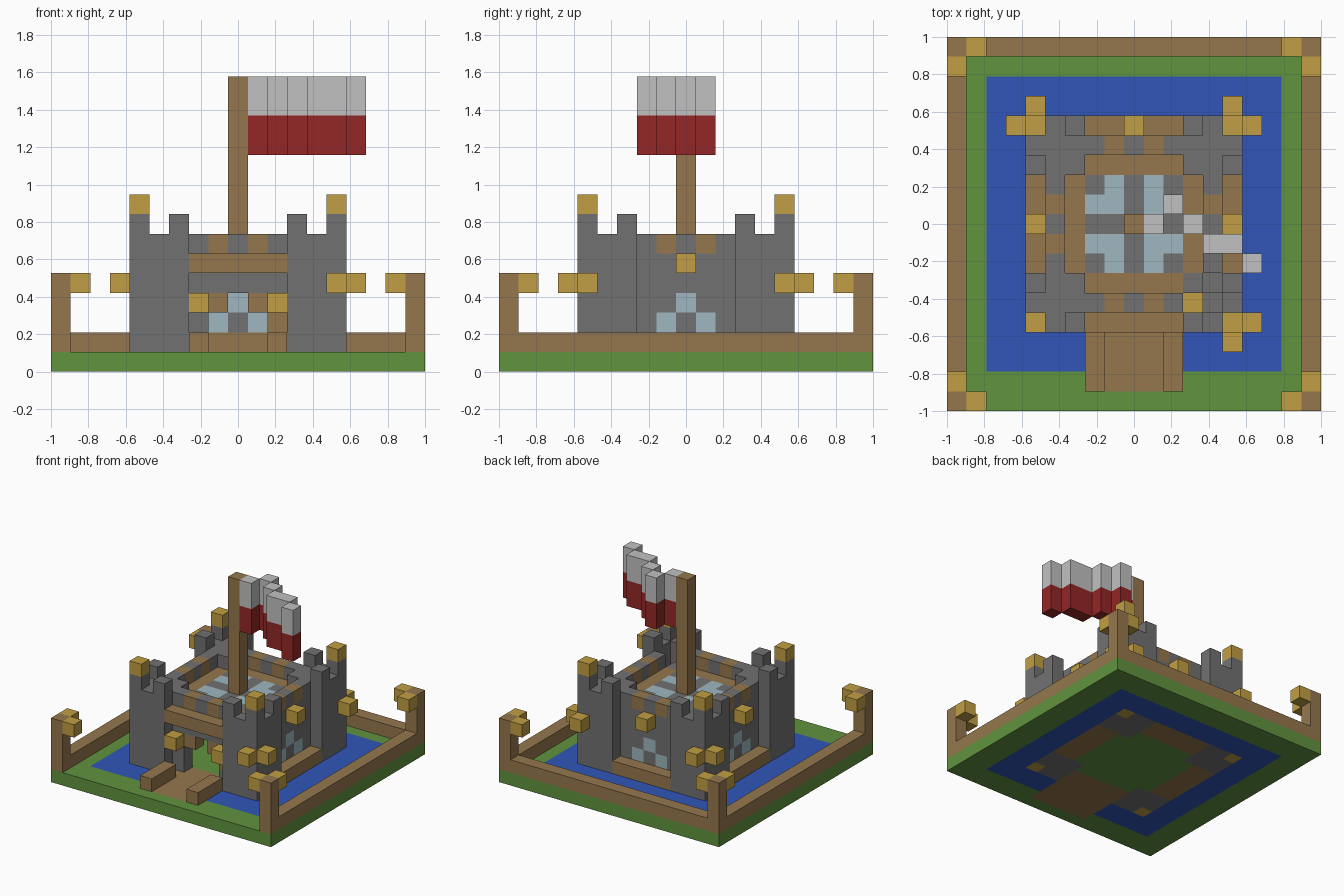
import bpy
import bmesh
from mathutils import Vector

if "Cube" in bpy.data.objects:
    bpy.data.objects.remove(bpy.data.objects["Cube"], do_unlink=True)

U = 2 / 19          # edge length of one block
grid = {}           # block position -> (part, colour)


def srgb(*rgb):
    return tuple((c / 255) ** 2.2 for c in rgb) + (1.0,)


COLOURS = {
    "stone grey": srgb(113, 113, 113),
    "timber brown": srgb(148, 119, 78),
    "grass green": srgb(97, 146, 65),
    "water blue": srgb(52, 86, 183),
    "torch gold": srgb(192, 157, 70),
    "glass blue": srgb(158, 182, 190),
    "cloth white": srgb(191, 192, 191),
    "cloth red": srgb(146, 43, 43),
}
STONE, TIMBER, GRASS, WATER, GOLD, GLASS, WHITE, RED = COLOURS
materials = {}
for name, colour in COLOURS.items():
    m = bpy.data.materials.new(name)
    m.use_nodes = True
    m.diffuse_color = colour
    bsdf = m.node_tree.nodes["Principled BSDF"]
    bsdf.inputs["Base Color"].default_value = colour
    bsdf.inputs["Roughness"].default_value = 0.9
    materials[name] = m


def span(v):
    return range(v[0], v[1] + 1) if isinstance(v, tuple) else (v,)


def fill(part, colour, x, y, z):
    """Fill an inclusive range of blocks; None as part carves them out."""
    for i in span(x):
        for j in span(y):
            for k in span(z):
                if part is None:
                    grid.pop((i, j, k), None)
                else:
                    grid[i, j, k] = (part, colour)


SIDES = (-1, 1)
CORNERS = [(a, b) for a in SIDES for b in SIDES]

# Ground, moat and castle footing
fill("ground", GRASS, (-9, 9), (-9, 9), 0)
fill("moat", WATER, (-7, 7), (-7, 7), 0)
fill("footing", TIMBER, (-5, 5), (-5, 5), 0)
fill("footing", GRASS, (-3, 3), (-3, 3), 0)

# Fence on three sides, corner posts with hanging lanterns
for s in SIDES:
    fill("fence", TIMBER, 9 * s, (-9, 9), 1)
fill("fence", TIMBER, (-9, 9), 9, 1)
for a, b in CORNERS:
    fill("fence_posts", TIMBER, 9 * a, 9 * b, (1, 4))
    fill("fence_lanterns", GOLD, 8 * a, 9 * b, 4)
    fill("fence_lanterns", GOLD, 9 * a, 8 * b, 4)

# Bridge
fill("bridge", TIMBER, (-2, 2), (-8, -5), 0)
for s in SIDES:
    fill("bridge", TIMBER, 2 * s, (-8, -6), 1)


def wall(side, along_x, windowed):
    """Curtain wall with timber studs, and a stepped window if wanted."""
    def put(part, colour, along, depth, z):
        x, y = (along, depth * side) if along_x else (depth * side, along)
        fill(part, colour, x, y, z)

    put("walls", STONE, (-2, 2), 4, (1, 6))
    for s in SIDES:
        put("walls", TIMBER, s, 4, 6)
    if windowed:
        put("walls", TIMBER, (-2, 2), 4, 1)
        put("wall_sills", TIMBER, (-2, 2), 5, 1)
        put("windows", GLASS, 0, 4, 3)
        for s in SIDES:
            put("windows", GLASS, s, 4, 2)
        put("wall_lanterns", GOLD, 0, 5, 5)


wall(-1, True, False)
wall(1, True, True)
wall(-1, False, True)
wall(1, False, True)

# Gateway with timber brackets, lanterns and lintel beam
fill(None, None, (-1, 1), -4, (1, 3))
for s in SIDES:
    fill("gate_frame", TIMBER, s, -4, 3)
    fill("gate_lanterns", GOLD, 2 * s, -5, 3)
fill("gate_frame", TIMBER, 2, -4, 2)
fill("gate_lintel", TIMBER, (-2, 2), -5, 5)

# Roof with timber border and four skylights
fill("roof", TIMBER, (-3, 3), (-3, 3), 5)
fill("roof", STONE, (-2, 2), (-2, 2), 5)
for a, b in CORNERS:
    for i, j in ((1, 1), (2, 1), (1, 2)):
        fill("skylights", GLASS, i * a, j * b, 5)

# Corner towers with merlons and lanterns
for a, b in CORNERS:
    for i in (3, 4, 5):
        for j in (3, 4, 5):
            fill("towers", STONE, i * a, j * b, (0, 6))
    fill("towers", GOLD, 5 * a, 5 * b, 0)
    fill("merlons", STONE, 3 * a, 5 * b, 7)
    fill("merlons", STONE, 5 * a, 3 * b, 7)
    fill("merlons", STONE, 5 * a, 5 * b, 7)
    fill("tower_lanterns", GOLD, 5 * a, 5 * b, 8)
    if (a, b) != (-1, -1):
        fill("tower_lanterns", GOLD, 6 * a, 5 * b, 4)
        fill("tower_lanterns", GOLD, 5 * a, 6 * b, 4)

# Stairwell sunk into the front left tower
for i, j, top in ((3, -3, 6), (4, -3, 5), (4, -4, 4), (3, -4, 4)):
    fill(None, None, i, j, (top, 6))
fill("stair_lantern", GOLD, 3, -4, 4)

# Flagpole and waving two-band flag
fill("flagpole", TIMBER, 0, 0, (6, 14))
for i, j in enumerate((0, 1, 0, -1, -1, -2), start=1):
    fill("flag", RED, i, j, (11, 12))
    fill("flag", WHITE, i, j, (13, 14))


def face_corners(cell, axis, sign):
    """Corners of one block face, wound so that it faces outwards."""
    centre = Vector(cell) + Vector((0, 0, 0.5))
    n, u, v = Vector(), Vector(), Vector()
    n[axis] = sign / 2
    u[(axis + 1) % 3] = 0.5
    v[(axis + 2) % 3] = sign / 2
    return [(centre + n + p) * U for p in (-u - v, u - v, u + v, v - u)]


# Turn the blocks of each part into one object, keeping exposed faces only
parts = {}
for cell, (part, colour) in grid.items():
    parts.setdefault(part, []).append((cell, colour))

for part, cells in parts.items():
    bm = bmesh.new()
    used = []
    for cell, colour in cells:
        if colour not in used:
            used.append(colour)
        for axis in range(3):
            for sign in SIDES:
                neighbour = list(cell)
                neighbour[axis] += sign
                if tuple(neighbour) in grid:
                    continue
                verts = [bm.verts.new(p) for p in face_corners(cell, axis, sign)]
                bm.faces.new(verts).material_index = used.index(colour)
    bmesh.ops.remove_doubles(bm, verts=bm.verts, dist=U / 100)
    bmesh.ops.dissolve_limit(bm, angle_limit=0.01, verts=bm.verts,
                             edges=bm.edges, delimit={"MATERIAL"})
    mesh = bpy.data.meshes.new(part)
    bm.to_mesh(mesh)
    bm.free()
    for colour in used:
        mesh.materials.append(materials[colour])
    bpy.context.collection.objects.link(bpy.data.objects.new(part, mesh))
